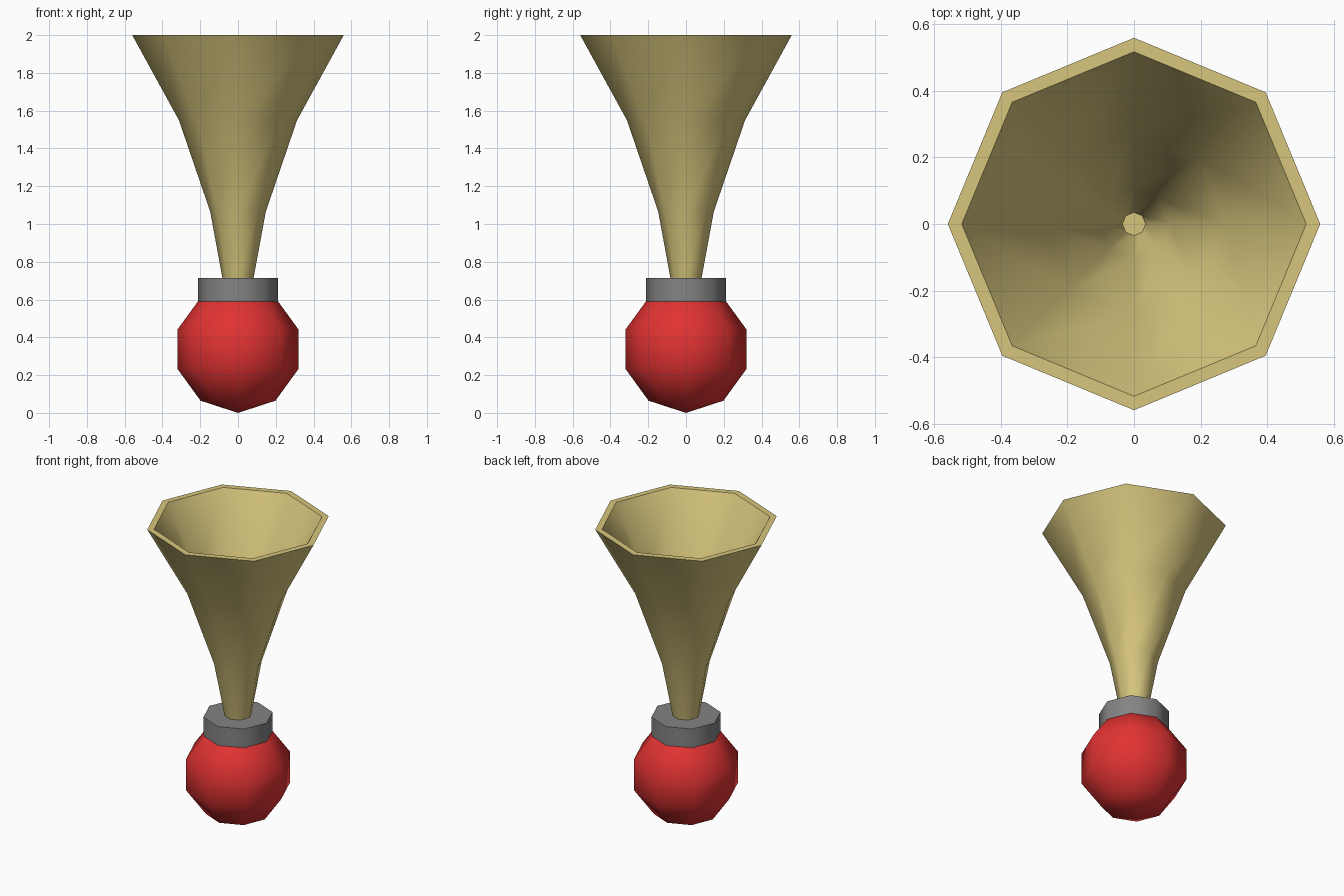
import bpy, bmesh, math

if "Cube" in bpy.data.objects:
    bpy.data.objects.remove(bpy.data.objects["Cube"])

SIDES = 8


def material(name, rgb):
    m = bpy.data.materials.new(name)
    m.diffuse_color = (*rgb, 1)
    m.use_nodes = True
    m.node_tree.nodes["Principled BSDF"].inputs["Base Color"].default_value = m.diffuse_color
    return m


def lathe(name, profile, mat, angle):
    """Revolve (radius, z) points around z; radius 0 becomes a pole."""
    bm = bmesh.new()
    rings = []
    for r, z in profile:
        n = SIDES if r > 0 else 1
        rings.append([bm.verts.new((r * math.cos(math.tau * i / SIDES),
                                    r * math.sin(math.tau * i / SIDES), z)) for i in range(n)])
    for a, b in zip(rings, rings[1:]):
        for i in range(SIDES):
            j = (i + 1) % SIDES
            if len(a) == 1:
                bm.faces.new((a[0], b[j], b[i]))
            elif len(b) == 1:
                bm.faces.new((a[i], a[j], b[0]))
            else:
                bm.faces.new((a[i], a[j], b[j], b[i]))
    bmesh.ops.recalc_face_normals(bm, faces=bm.faces)
    me = bpy.data.meshes.new(name)
    bm.to_mesh(me)
    bm.free()
    me.materials.append(mat)
    ob = bpy.data.objects.new(name, me)
    bpy.context.collection.objects.link(ob)
    bpy.ops.object.select_all(action='DESELECT')
    ob.select_set(True)
    bpy.context.view_layer.objects.active = ob
    bpy.ops.object.shade_smooth_by_angle(angle=math.radians(angle))
    return ob


brass = material("brass", (0.68, 0.565, 0.205))
red = material("red rubber", (0.75, 0.032, 0.032))
grey = material("grey metal", (0.23, 0.23, 0.23))

# Squeeze bulb: low-poly sphere with five bands
R = 0.337
lathe("bulb", [(0 if k in (0, 5) else R * math.sin(math.pi * k / 5),
                R - R * math.cos(math.pi * k / 5)) for k in range(6)], red, 60)

# Collar between bulb and horn
lathe("collar", [(0, 0.585), (0.213, 0.585), (0.213, 0.715), (0, 0.715)], grey, 50)

# Flared horn: outer wall, flat lip, inner wall and small floor
lathe("horn", [(0, 0.70), (0.08, 0.70), (0.147, 1.065), (0.313, 1.55), (0.56, 2.0),
               (0.518, 2.0), (0.275, 1.565), (0.108, 1.08), (0.035, 0.74), (0, 0.74)], brass, 50)
